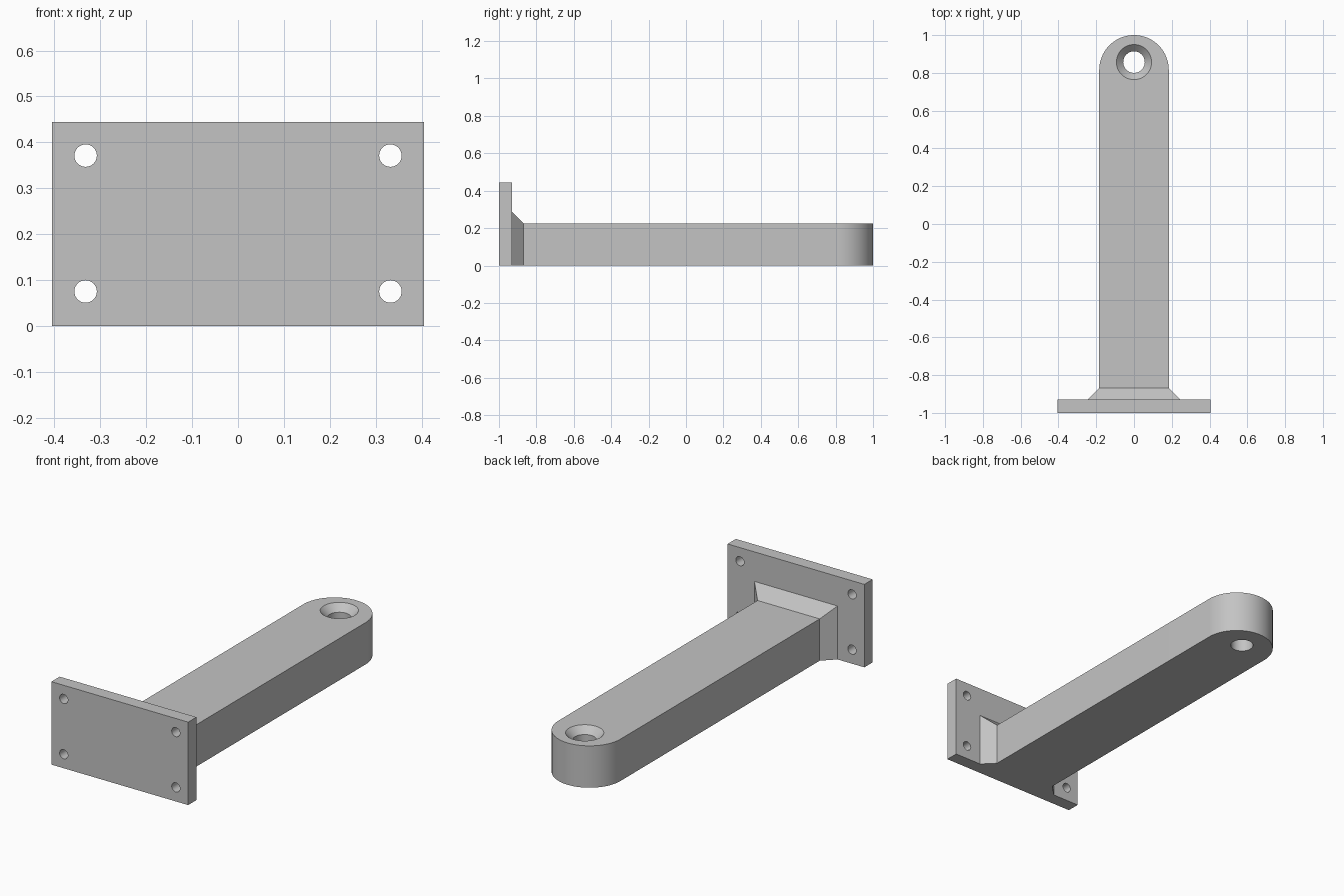
import bpy, bmesh, math
from mathutils import Matrix, Vector

cube = bpy.data.objects.get("Cube")
if cube:
    bpy.data.objects.remove(cube, do_unlink=True)

grey = bpy.data.materials.new("plain grey")
grey.use_nodes = True
grey.diffuse_color = (0.55, 0.55, 0.55, 1)
grey.node_tree.nodes["Principled BSDF"].inputs["Base Color"].default_value = (0.55, 0.55, 0.55, 1)

PLATE_BACK = -0.93
ARM_HALF, ARM_TOP = 0.184, 0.224
FLARE = 0.062
HOLE_Y = 0.857


def finish(bm, name, helper=True):
    """Turn a bmesh into a named object; helpers stay hidden."""
    bmesh.ops.recalc_face_normals(bm, faces=bm.faces)
    mesh = bpy.data.meshes.new(name)
    bm.to_mesh(mesh)
    bm.free()
    mesh.materials.append(grey)
    obj = bpy.data.objects.new(name, mesh)
    bpy.context.collection.objects.link(obj)
    obj.hide_render = helper
    return obj


def loft(name, sections, helper=True):
    """Solid through matching rings of points, capped at both ends."""
    bm = bmesh.new()
    rings = [[bm.verts.new(p) for p in ring] for ring in sections]
    for a, b in zip(rings, rings[1:]):
        for i in range(len(a)):
            j = (i + 1) % len(a)
            bm.faces.new((a[i], a[j], b[j], b[i]))
    bm.faces.new(rings[0])
    bm.faces.new(rings[-1])
    return finish(bm, name, helper)


def circle(radius, z, n=48):
    return [(radius * math.cos(math.tau * i / n), radius * math.sin(math.tau * i / n), z)
            for i in range(n)]


def section(y, half, top):
    return [(-half, y, 0), (half, y, 0), (half, y, top), (-half, y, top)]


# Mounting plate
bracket = loft("mounting_bracket", [section(-1, 0.405, 0.444),
                                    section(PLATE_BACK, 0.405, 0.444)], helper=False)

# Flared root where the arm meets the plate
wide = (ARM_HALF + FLARE, ARM_TOP + FLARE)
root = loft("flared_root", [section(PLATE_BACK - 0.03, *wide), section(PLATE_BACK, *wide),
                            section(PLATE_BACK + FLARE, ARM_HALF, ARM_TOP)])

# Arm with a rounded tip
tip = 1 - ARM_HALF
outline = [(-ARM_HALF, -0.95), (ARM_HALF, -0.95)]
outline += [(ARM_HALF * math.cos(math.pi * i / 40), tip + ARM_HALF * math.sin(math.pi * i / 40))
            for i in range(41)]
arm = loft("arm", [[(x, y, z) for x, y in outline] for z in (0, ARM_TOP)])

# Countersunk hole through the tip
sink = loft("countersink_cutter", [circle(0.057, -0.1), circle(0.057, ARM_TOP - 0.036),
                                   circle(0.093, ARM_TOP), circle(0.093, ARM_TOP + 0.1)])
sink.data.transform(Matrix.Translation((0, HOLE_Y, 0)))

# Four bolt holes in the plate
bolts = []
for x in (-0.332, 0.332):
    for z in (0.075, 0.371):
        bolt = loft("bolt_cutter", [circle(0.0245, -0.1, 32), circle(0.0245, 0.1, 32)])
        bolt.data.transform(Matrix.Translation((x, -0.965, z)) @ Matrix.Rotation(math.pi / 2, 4, 'X'))
        bolts.append(bolt)

# Join the solids, cut the holes, then drop the helpers
helpers = [(root, 'UNION'), (arm, 'UNION'), (sink, 'DIFFERENCE')]
helpers += [(b, 'DIFFERENCE') for b in bolts]
for obj, operation in helpers:
    mod = bracket.modifiers.new(obj.name, 'BOOLEAN')
    mod.object, mod.operation, mod.solver = obj, operation, 'EXACT'

bpy.context.view_layer.update()
result = bracket.evaluated_get(bpy.context.evaluated_depsgraph_get())
solid = bpy.data.meshes.new_from_object(result)
bracket.modifiers.clear()
bracket.data = solid
solid.name = "mounting_bracket"
for obj, _ in helpers:
    bpy.data.objects.remove(obj, do_unlink=True)

# Smooth curved walls, keep edges sharp
bpy.ops.object.select_all(action='DESELECT')
bracket.select_set(True)
bpy.context.view_layer.objects.active = bracket
bpy.ops.object.shade_smooth_by_angle(angle=math.radians(30))
